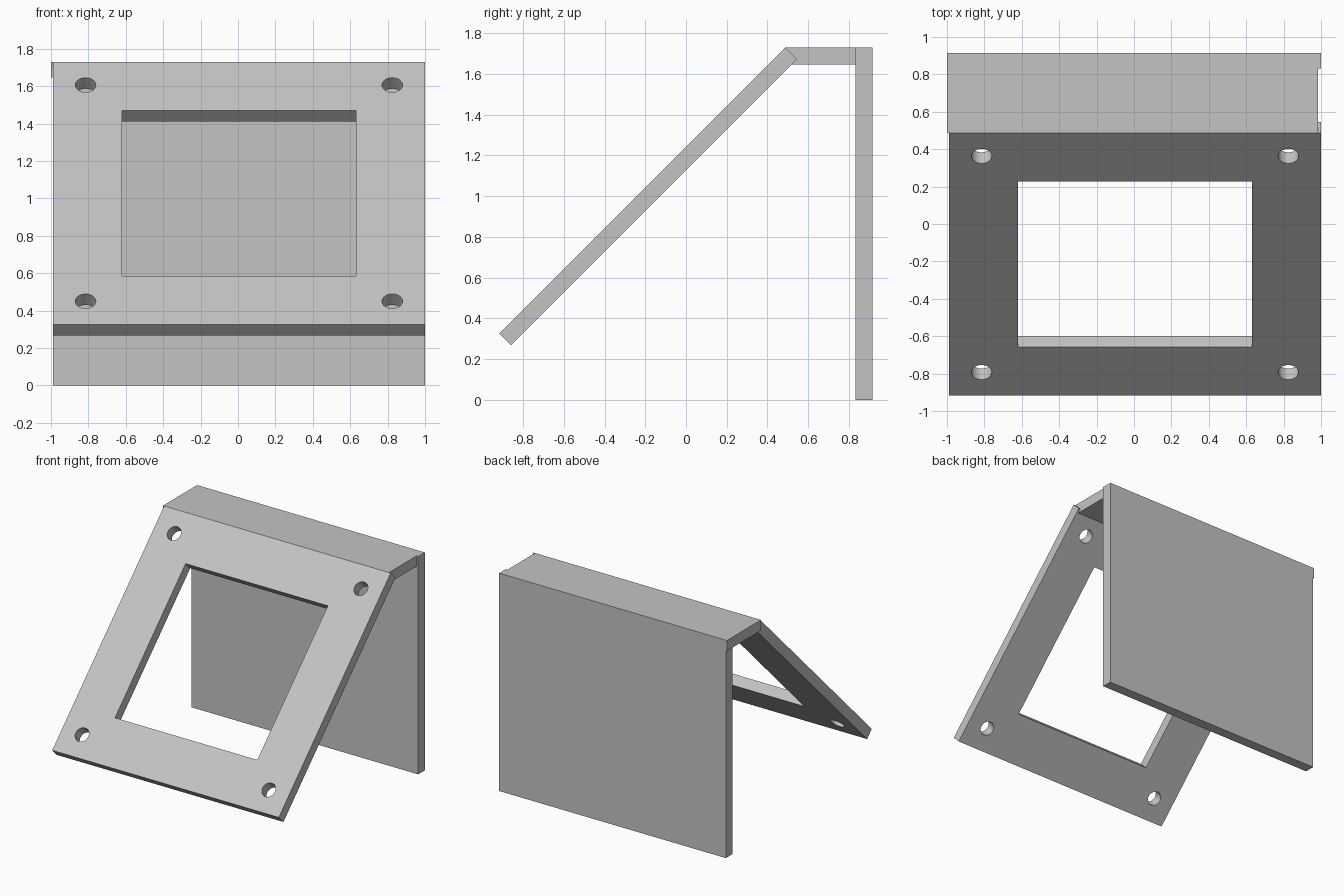
import bpy
from math import radians
from mathutils import Matrix

cube = bpy.data.objects.get("Cube")
if cube:
    bpy.data.objects.remove(cube, do_unlink=True)

# Single plain grey
grey = bpy.data.materials.new("light_grey")
grey.use_nodes = True
colour = (0.55, 0.55, 0.55, 1)
grey.diffuse_color = colour
grey.node_tree.nodes["Principled BSDF"].inputs["Base Color"].default_value = colour

T = 0.083        # board thickness
SIDE = 1.985     # length of the square frame board


def box(name, x, y, z):
    """Box from (min, max) ranges, with its vertices placed directly."""
    bpy.ops.mesh.primitive_cube_add(size=1)
    ob = bpy.context.object
    ob.name = name
    spans = (x, y, z)
    size = [b - a for a, b in spans]
    mid = [(a + b) / 2 for a, b in spans]
    ob.data.transform(Matrix.Translation(mid) @ Matrix.Diagonal((*size, 1)))
    ob.data.materials.append(grey)
    return ob


def cut(target, cutter):
    """Subtract the cutter, then discard it."""
    cutter.hide_render = True
    mod = target.modifiers.new("cut", "BOOLEAN")
    mod.operation = "DIFFERENCE"
    mod.solver = "EXACT"
    mod.object = cutter
    bpy.context.view_layer.objects.active = target
    bpy.ops.object.modifier_apply(modifier=mod.name)
    bpy.data.objects.remove(cutter, do_unlink=True)


# Upright back board and the narrow top board
box("back_panel", (-0.99, 1), (0.915 - T, 0.915), (0, 1.73))
box("top_panel", (-1, 0.985), (0.487, 0.915), (1.73 - T, 1.73))

# Front frame, made flat with its upper outer edge on the x axis
frame = box("front_frame", (-0.99, 1), (-SIDE, 0), (-T, 0))
cut(frame, box("window_cutter", (-0.62, 0.63), (-1.619, -0.367), (-0.5, 0.5)))

# Screw hole near each corner
for x in (-0.815, 0.825):
    for y in (-0.175, -1.81):
        bpy.ops.mesh.primitive_cylinder_add(vertices=32, radius=0.055, depth=1,
                                            location=(x, y, 0))
        hole = bpy.context.object
        hole.data.materials.append(grey)
        cut(frame, hole)

# Lean the frame against the top board
frame.rotation_euler.x = radians(45)
frame.location = (0, 0.487, 1.73)
bpy.ops.object.select_all(action="DESELECT")
frame.select_set(True)
bpy.context.view_layer.objects.active = frame
bpy.ops.object.shade_smooth_by_angle(angle=radians(30))
